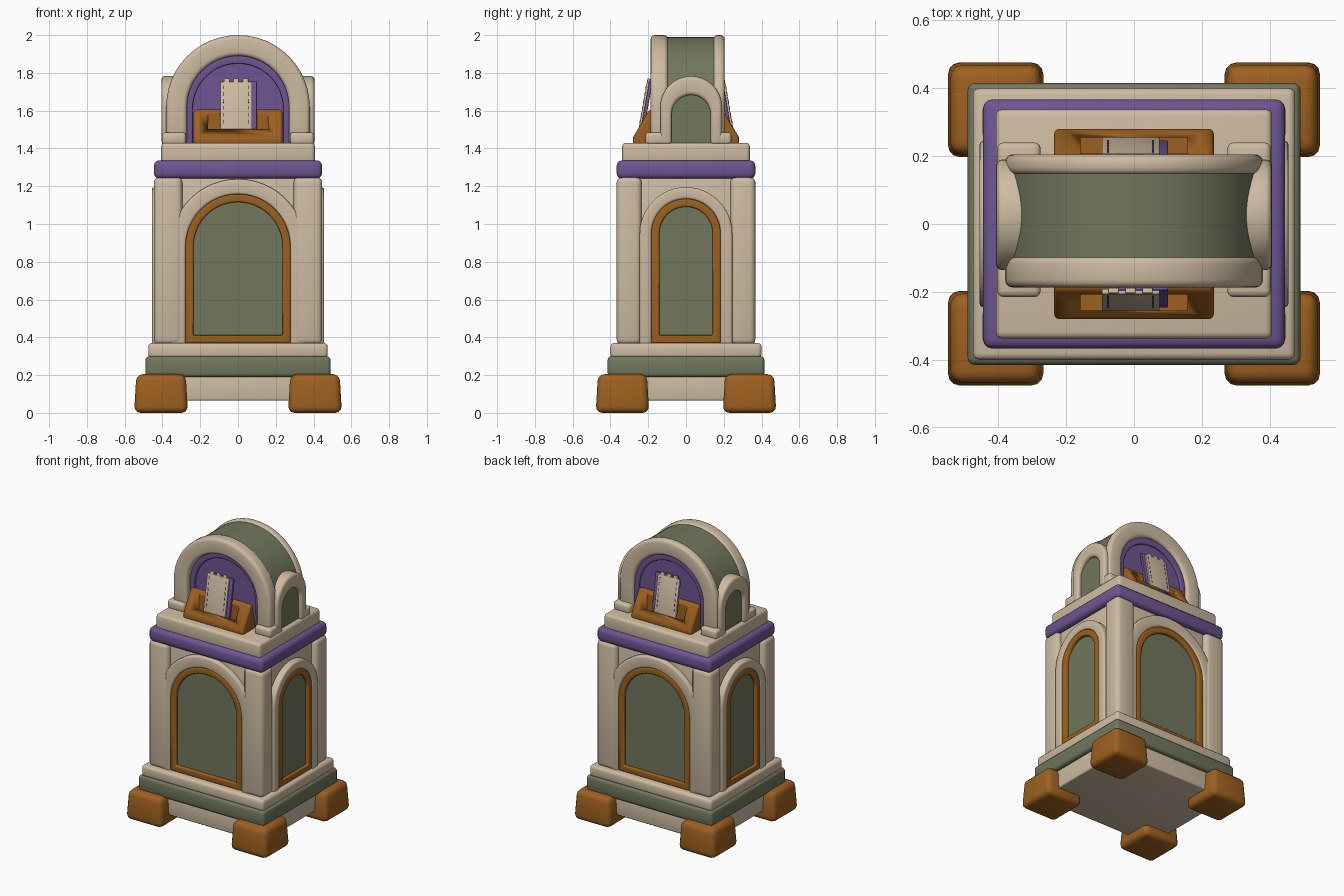
import bpy, bmesh, math
from mathutils import Vector, Matrix

if "Cube" in bpy.data.objects:
    bpy.data.objects.remove(bpy.data.objects["Cube"])


def material(name, rgb):
    m = bpy.data.materials.new(name)
    m.diffuse_color = (*rgb, 1)
    m.use_nodes = True
    m.node_tree.nodes["Principled BSDF"].inputs["Base Color"].default_value = m.diffuse_color
    return m


CREAM = material("cream", (0.62, 0.50, 0.36))
GREEN = material("sage green", (0.165, 0.185, 0.11))
ORANGE = material("burnt orange", (0.34, 0.118, 0.014))
PURPLE = material("purple", (0.155, 0.092, 0.29))


def finish(name, bm, mat, bevel=0.0, segs=3):
    bmesh.ops.recalc_face_normals(bm, faces=bm.faces)
    me = bpy.data.meshes.new(name)
    bm.to_mesh(me)
    bm.free()
    ob = bpy.data.objects.new(name, me)
    bpy.context.collection.objects.link(ob)
    me.materials.append(mat)
    bpy.ops.object.select_all(action='DESELECT')
    ob.select_set(True)
    bpy.context.view_layer.objects.active = ob
    if bevel:
        b = ob.modifiers.new("bevel", 'BEVEL')
        b.width, b.segments = bevel, segs
        b.limit_method, b.angle_limit = 'ANGLE', math.radians(40)
        bpy.ops.object.modifier_apply(modifier="bevel")
    bpy.ops.object.shade_smooth_by_angle(angle=math.radians(35))
    return ob


def box(name, x, y, z, mat, bevel=0.02, taper=0.0, matrix=None):
    """Rounded box from (min, max) ranges; the top shrinks by taper per side."""
    bm = bmesh.new()
    bmesh.ops.create_cube(bm, size=1)
    for v in bm.verts:
        t = taper if v.co.z > 0 else 0
        size = Vector((x[1] - x[0] - 2 * t, y[1] - y[0] - 2 * t, z[1] - z[0]))
        mid = Vector((x[0] + x[1], y[0] + y[1], z[0] + z[1])) / 2
        v.co = mid + v.co * size
    if matrix:
        bm.transform(matrix)
    return finish(name, bm, mat, bevel)


def arch_profile(r, spring, base, u0=0.0, n=24):
    pts = [(u0 + r, base)]
    pts += [(u0 + r * math.cos(math.pi * i / n), spring + r * math.sin(math.pi * i / n))
            for i in range(n + 1)]
    return pts + [(u0 - r, base)]


def prism(name, axis, d, outer, mat, inner=None, closed=False, bevel=0.0):
    """Extrude an arch profile over depth range d along axis; inner makes it a band."""
    bm = bmesh.new()

    def loop(pts, dep):
        return [bm.verts.new((u, dep, z) if axis == 'y' else (dep, u, z)) for u, z in pts]
    a, b = loop(outer, d[0]), loop(outer, d[1])
    n = len(outer)
    if inner is None:
        bm.faces.new(a)
        bm.faces.new(b)
        for i in range(n):
            j = (i + 1) % n
            bm.faces.new((a[i], a[j], b[j], b[i]))
    else:
        c, e = loop(inner, d[0]), loop(inner, d[1])
        for i in range(n if closed else n - 1):
            j = (i + 1) % n
            for p, q in ((a, b), (b, e), (e, c), (c, a)):
                bm.faces.new((p[i], p[j], q[j], q[i]))
        if not closed:
            for k in (0, -1):
                bm.faces.new((a[k], b[k], e[k], c[k]))
    return finish(name, bm, mat, bevel)


# Feet and stepped plinth
for sx in (-1, 1):
    for sy in (-1, 1):
        box("foot", sorted((sx * 0.265, sx * 0.55)), sorted((sy * 0.195, sy * 0.478)),
            (0, 0.205), ORANGE, 0.035, 0.012)
box("base_slab", (-0.46, 0.46), (-0.385, 0.385), (0.065, 0.2), CREAM, 0.01)
box("plinth_band", (-0.49, 0.49), (-0.415, 0.415), (0.19, 0.3), GREEN, 0.02)
box("plinth_step", (-0.475, 0.475), (-0.4, 0.4), (0.29, 0.37), CREAM, 0.02)

# Body core and corner columns
box("body_core", (-0.41, 0.41), (-0.33, 0.33), (0.36, 1.25), CREAM, 0.01)
for sx in (-1, 1):
    for sy in (-1, 1):
        box("corner_column", sorted((sx * 0.295, sx * 0.446)), sorted((sy * 0.235, sy * 0.367)),
            (0.36, 1.25), CREAM, 0.03)

# Arched windows on all four sides: surround, frame and panel
for axis, face, r, spring, rim in (('y', 0.362, 0.278, 0.88, 0.08), ('x', 0.455, 0.183, 0.95, 0.062)):
    for s in (-1, 1):
        prism("window_surround", axis, (s * (face - 0.1), s * face),
              arch_profile(r + rim, spring, 0.36), CREAM, arch_profile(r, spring, 0.36), bevel=0.012)
        prism("window_frame", axis, (s * (face - 0.1), s * (face - 0.004)),
              arch_profile(r, spring, 0.37), ORANGE, arch_profile(r - 0.042, spring, 0.412),
              closed=True, bevel=0.008)
        prism("window_panel", axis, (s * (face - 0.1), s * (face - 0.026)),
              arch_profile(r - 0.03, spring, 0.39), GREEN)

# Cornice
box("cornice_band", (-0.445, 0.445), (-0.367, 0.367), (1.24, 1.337), PURPLE, 0.028)
box("cornice_step", (-0.407, 0.407), (-0.338, 0.338), (1.32, 1.43), CREAM, 0.02)

# Arched head: green barrel between two cream rims
prism("head_barrel", 'y', (-0.11, 0.16), arch_profile(0.37, 1.62, 1.42), GREEN)
prism("head_niche", 'y', (-0.125, 0.17), arch_profile(0.274, 1.62, 1.42), PURPLE)
for name, rim, lip in (("front", (-0.187, -0.095), (-0.15, -0.1)), ("back", (0.145, 0.205), (0.16, 0.185))):
    prism(name + "_head_rim", 'y', rim, arch_profile(0.38, 1.62, 1.42), CREAM,
          arch_profile(0.27, 1.62, 1.42), bevel=0.022)
    prism(name + "_niche_lip", 'y', lip, arch_profile(0.275, 1.62, 1.42), PURPLE,
          arch_profile(0.24, 1.61, 1.42), bevel=0.006)

# Small side arches and rim feet
for s in (-1, 1):
    prism("side_arch", 'x', (s * 0.3, s * 0.405), arch_profile(0.163, 1.62, 1.42, 0.027), CREAM,
          arch_profile(0.103, 1.58, 1.42, 0.027), bevel=0.018)
    prism("side_arch_panel", 'x', (s * 0.3, s * 0.38), arch_profile(0.11, 1.58, 1.42, 0.027), GREEN)
    for y in ((-0.215, -0.1), (0.13, 0.24)):
        box("rim_foot", sorted((s * 0.275, s * 0.403)), y, (1.42, 1.485), CREAM, 0.018)

# Ticket trays with a slot, and tickets leaning against the niche, front and back
for s in (-1, 1):
    bm = bmesh.new()
    side = [(0.28, 1.42), (0.28, 1.46), (0.195, 1.605), (0.165, 1.605), (0.13, 1.42)]
    ends = [[bm.verts.new((x, s * y, z)) for y, z in side] for x in (-0.235, 0.235)]
    for e in ends:
        bm.faces.new(e)
    for i in range(5):
        j = (i + 1) % 5
        bm.faces.new((ends[0][i], ends[0][j], ends[1][j], ends[1][i]))
    tray = finish("ticket_tray", bm, ORANGE, 0.014)
    cutter = box("slot_cutter", (-0.158, 0.158), sorted((s * 0.207, s * 0.255)), (1.45, 1.7), ORANGE, 0)
    cutter.hide_render = True
    mod = tray.modifiers.new("slot", 'BOOLEAN')
    mod.operation, mod.object, mod.solver = 'DIFFERENCE', cutter, 'EXACT'
    bpy.context.view_layer.objects.active = tray
    bpy.ops.object.modifier_apply(modifier="slot")
    bpy.data.objects.remove(cutter)

    lean = Matrix.Translation((0, s * 0.238, 1.46)) @ Matrix.Rotation(s * math.radians(10), 4, 'X')
    box("back_ticket", (-0.07, 0.1), (-0.009, 0.009), (0, 0.3), PURPLE, 0.003, matrix=lean)
    front = lean @ Matrix.Translation((0, s * 0.012, 0))
    box("front_ticket", (-0.095, 0.075), (-0.008, 0.008), (0, 0.295), CREAM, 0.003, matrix=front)
    for x in (-0.05, 0.0, 0.05):
        box("ticket_tooth", (x - 0.025, x + 0.005), (-0.008, 0.008), (0.29, 0.312), CREAM, 0.003, matrix=front)
    # perforation marks along both ticket edges
    for x in (-0.076, 0.056):
        for k in range(6):
            z = 0.07 + k * 0.037
            box("perforation", (x - 0.003, x + 0.003), (-0.0095, 0.0095), (z, z + 0.02), PURPLE, 0, matrix=front)
